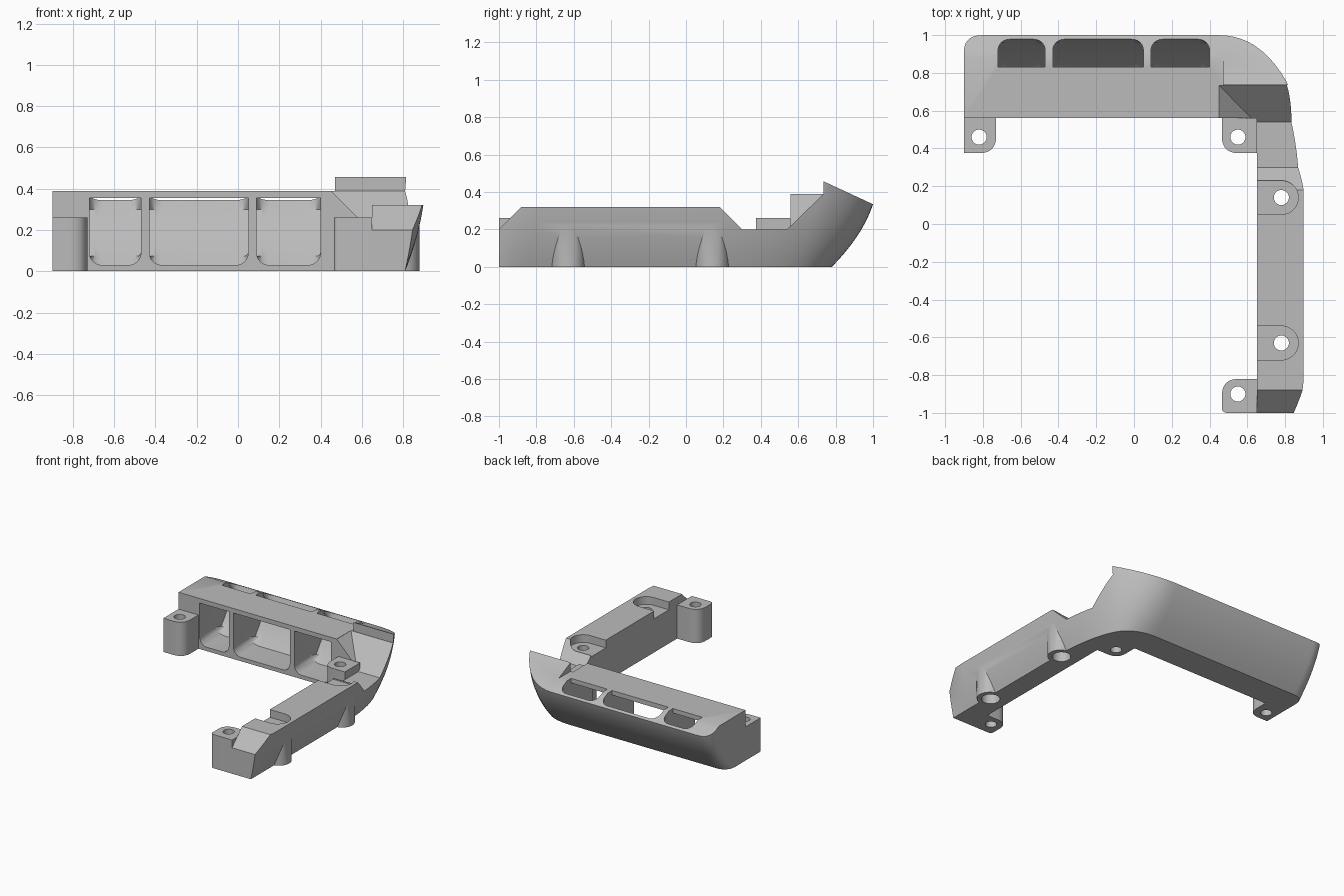
import bpy, bmesh, math
from mathutils import Vector

if "Cube" in bpy.data.objects:
    bpy.data.objects.remove(bpy.data.objects["Cube"], do_unlink=True)

grey = bpy.data.materials.new("plain grey")
grey.use_nodes = True
grey.diffuse_color = (0.5, 0.5, 0.5, 1)
grey.node_tree.nodes["Principled BSDF"].inputs["Base Color"].default_value = (0.5, 0.5, 0.5, 1)


def finish(name, bm):
    bmesh.ops.recalc_face_normals(bm, faces=bm.faces)
    mesh = bpy.data.meshes.new(name)
    bm.to_mesh(mesh)
    bm.free()
    mesh.materials.append(grey)
    obj = bpy.data.objects.new(name, mesh)
    bpy.context.collection.objects.link(obj)
    return obj


def loft(rings):
    bm = bmesh.new()
    loops = [[bm.verts.new(p) for p in ring] for ring in rings]
    n = len(loops[0])
    for a, b in zip(loops, loops[1:]):
        for i in range(n):
            j = (i + 1) % n
            bm.faces.new((a[i], a[j], b[j], b[i]))
    bm.faces.new(loops[0])
    bm.faces.new(loops[-1])
    return bm


def upright(name, pts, lo, hi):
    """Plan outline raised in z."""
    return finish(name, loft([[(x, y, z) for x, y in pts] for z in (lo, hi)]))


def sideways(pts, lo, hi):
    """Side profile (y, z) stretched in x."""
    return loft([[(x, y, z) for y, z in pts] for x in (lo, hi)])


def box(x0, x1, y0, y1, z0, z1):
    return upright("cutter", [(x0, y0), (x1, y0), (x1, y1), (x0, y1)], z0, z1)


def arc(a, c, b, n=10):
    """Rounded corner from a to b around control point c."""
    a, b, c = Vector(a), Vector(b), Vector(c)
    return [tuple(a * (1 - t) ** 2 + c * 2 * t * (1 - t) + b * t * t)
            for t in (i / n for i in range(n + 1))]


def circle(x, y, r, n=32):
    return [(x + r * math.cos(math.tau * i / n), y + r * math.sin(math.tau * i / n))
            for i in range(n)]


def combine(obj, tool, operation='DIFFERENCE'):
    mod = obj.modifiers.new("combine", 'BOOLEAN')
    mod.operation, mod.solver, mod.object = operation, 'EXACT', tool
    bpy.context.view_layer.update()
    result = obj.evaluated_get(bpy.context.evaluated_depsgraph_get())
    mesh = bpy.data.meshes.new_from_object(result)
    obj.modifiers.clear()
    obj.data = mesh
    bpy.data.objects.remove(tool, do_unlink=True)


def drill(obj, x, y, r, lo, hi):
    combine(obj, upright("drill", circle(x, y, r), lo, hi))


def smooth(obj):
    bpy.ops.object.select_all(action='DESELECT')
    obj.select_set(True)
    bpy.context.view_layer.objects.active = obj
    bpy.ops.object.shade_smooth_by_angle(angle=math.radians(28))


# Frame: flared outer wall between a bottom and a top outline
RIM = 0.335


def flare(z):
    u = z / RIM
    return 1.5 * u - 0.5 * u * u


inner = [(0.65, -1), (0.65, 0.56), (-0.9, 0.56)]
bottom = (arc((-0.9, 0.68), (-0.9, 0.78), (-0.8, 0.78))
          + arc((0.45, 0.78), (0.66, 0.78), (0.73, 0.62))
          + arc((0.73, 0.62), (0.8, 0.46), (0.81, 0.2))[1:]
          + arc((0.81, -0.8), (0.81, -0.9), (0.81, -1)))
top = (arc((-0.9, 0.9), (-0.9, 1), (-0.8, 1))
       + arc((0.45, 1), (0.66, 1), (0.8, 0.74))
       + arc((0.8, 0.74), (0.89, 0.52), (0.9, 0.2))[1:]
       + arc((0.9, -0.8), (0.9, -0.9), (0.86, -1)))
rings = []
for i in range(13):
    z = 0.48 * i / 12
    f = flare(z)
    rings.append([(x, y, z) for x, y in inner]
                 + [(a + (c - a) * f, b + (d - b) * f, z)
                    for (a, b), (c, d) in zip(bottom, top)])
frame = finish("corner_frame", loft(rings))

# Sloping rear rim, flat bar top
slope = [(0.6, 0.52), (1.2, 0.242), (1.2, 0.8), (0.6, 0.8)]
combine(frame, finish("cutter", sideways(slope, -1.2, 1.2)))
combine(frame, box(-1.2, 0.47, 0.3, 1.2, 0.39, 0.8))

# Stepped arm top with ramps, with a slanted side against the bar
steps = [(-1.05, 0.15), (-0.88, 0.32), (0.18, 0.32), (0.3, 0.2),
         (0.54, 0.2), (0.735, 0.39), (-1.05, 0.39)]
steps = [(-1.05, 0.15)] + steps[1:]
bm = loft([[(0.84 - z, y, z) for y, z in steps], [(1.2, y, z) for y, z in steps]])
combine(frame, finish("cutter", bm))
combine(frame, box(0.45, 1.2, -1.2, 0.735, 0.389, 0.8))

# Bar windows: ducts from the front face up through the rear rim
wall = [(0.755 + 0.22 * flare(z), z) for z in (0.03 + 0.045 * k for k in range(8))]
duct = [(0.5, 0.03)] + wall + [(0.98, 0.5), (0.83, 0.5), (0.83, 0.355), (0.5, 0.355)]
for x0, x1 in ((-0.72, -0.47), (-0.43, 0.05), (0.09, 0.4)):
    bm = sideways(duct, x0, x1)
    bm.edges.ensure_lookup_table()
    chain = set(duct[:len(wall) + 2])

    def on_chain(v):
        return any(abs(v.co.y - y) < 1e-4 and abs(v.co.z - z) < 1e-4 for y, z in chain)

    rims = [e for e in bm.edges if all(on_chain(v) for v in e.verts)
            and abs(e.verts[0].co.x - e.verts[1].co.x) < 1e-4]
    bmesh.ops.bevel(bm, geom=rims, offset=0.07, segments=6, profile=0.5,
                    affect='EDGES', clamp_overlap=True)
    combine(frame, finish("cutter", bm))

# Screw bosses on the arm, with open pockets above and counterbores below
for y in (0.14, -0.63):
    combine(frame, upright("boss", circle(0.79, y, 0.09), 0, 0.255), 'UNION')
    bend = [(0.78 + 0.09 * math.sin(math.pi * k / 16), y - 0.09 * math.cos(math.pi * k / 16))
            for k in range(17)]
    combine(frame, upright("pocket", [(0.6, y - 0.09)] + bend + [(0.6, y + 0.09)], 0.26, 0.6))
    drill(frame, 0.78, y, 0.04, -0.1, 0.5)
    drill(frame, 0.78, y, 0.065, -0.1, 0.12)
smooth(frame)

# Mounting lugs
R = 0.09
lugs = {
    "left_end_lug": (-0.82, 0.46, [(-0.9, 0.56), (-0.9, 0.375)]
                     + arc((-0.73 - R, 0.375), (-0.73, 0.375), (-0.73, 0.375 + R))
                     + [(-0.73, 0.56)]),
    "corner_lug": (0.55, 0.46, [(0.65, 0.56), (0.465, 0.56)]
                   + arc((0.465, 0.375 + R), (0.465, 0.375), (0.465 + R, 0.375))
                   + [(0.65, 0.375)]),
    "arm_end_lug": (0.55, -0.9, [(0.65, -1), (0.65, -0.82)]
                    + arc((0.465 + R, -0.82), (0.465, -0.82), (0.465, -0.82 - R))
                    + arc((0.465, -0.97), (0.465, -1), (0.495, -1))),
}
for name, (x, y, outline) in lugs.items():
    lug = upright(name, outline, 0, 0.26)
    drill(lug, x, y, 0.04, -0.1, 0.5)
    smooth(lug)
